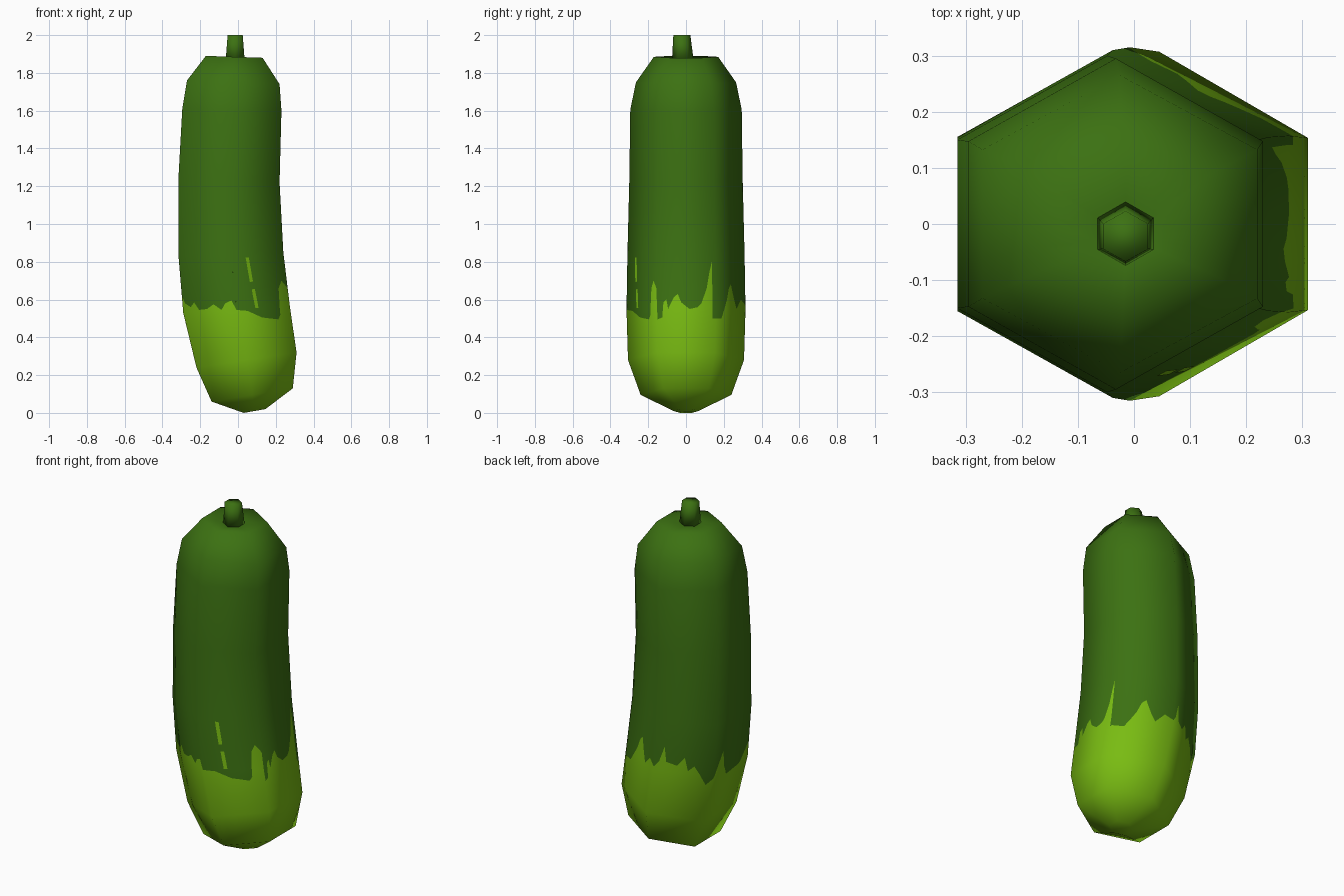
import bpy, bmesh, math
from mathutils import Vector

if "Cube" in bpy.data.objects:
    bpy.data.objects.remove(bpy.data.objects["Cube"])

def material(name, rgb):
    m = bpy.data.materials.new(name)
    m.diffuse_color = (*rgb, 1)
    m.use_nodes = True
    m.node_tree.nodes["Principled BSDF"].inputs["Base Color"].default_value = m.diffuse_color
    return m

DARK = material("dark green skin", (0.045, 0.165, 0.006))
LIGHT = material("light green tip", (0.19, 0.50, 0.006))

# Hexagonal rings, bottom to top: left x, left z, right x, right z, y radius
RINGS = [(0.03, 0.0, 0.145, 0.02, 0.065), (-0.14, 0.06, 0.29, 0.13, 0.24),
         (-0.22, 0.24, 0.31, 0.32, 0.307), (-0.29, 0.53, 0.275, 0.56, 0.315),
         (-0.315, 0.83, 0.24, 0.85, 0.31), (-0.315, 1.25, 0.22, 1.22, 0.30),
         (-0.295, 1.61, 0.23, 1.60, 0.295), (-0.27, 1.76, 0.22, 1.74, 0.265),
         (-0.17, 1.89, 0.13, 1.88, 0.17), (-0.07, 1.875, 0.04, 1.875, 0.06)]

def ring_points(r, y=0.0):
    a, b = Vector((r[0], y, r[1])), Vector((r[2], y, r[3]))
    mid, half = (a + b) / 2, (b - a) / 2 / math.cos(math.pi / 6)
    return [mid + half * math.cos(t) + Vector((0, r[4] * math.sin(t), 0))
            for t in (math.radians(60 * k - 90) for k in range(6))]

def loft(rings):
    bm = bmesh.new()
    vs = [[bm.verts.new(p) for p in r] for r in rings]
    for lo, hi in zip(vs, vs[1:]):
        for k in range(6):
            n = (k + 1) % 6
            bm.faces.new((lo[k], lo[n], hi[n], hi[k]))
    bm.faces.new(vs[0][::-1])
    bm.faces.new(vs[-1])
    bm.normal_update()
    return bm, vs

def add_object(name, bm, mats):
    me = bpy.data.meshes.new(name)
    for f in bm.faces:
        f.smooth = True
    bm.to_mesh(me)
    bm.free()
    for m in mats:
        me.materials.append(m)
    ob = bpy.data.objects.new(name, me)
    bpy.context.collection.objects.link(ob)
    return ob

# Coarse body gives positions and smooth normals to interpolate
coarse, cv = loft([ring_points(r, -0.015 if i == 9 else 0) for i, r in enumerate(RINGS)])
P = [[v.co.copy() for v in r] for r in cv]
N = [[v.normal.copy() for v in r] for r in cv]
coarse.free()

def sample(table, u, v):
    u %= 6
    k, i = int(u), min(int(v), len(RINGS) - 2)
    s, t, n = u - k, v - i, (k + 1) % 6
    return table[i][k].lerp(table[i][n], s).lerp(table[i + 1][k].lerp(table[i + 1][n], s), t)

# Ragged colour line: position around the hexagon -> height
LINE = [(0, .545), (.2, .54), (.45, .505), (.75, .495), (.8, .52), (.83, .66), (.9, .70), (1, .66),
        (1.02, .495), (1.1, .505), (1.12, .585), (1.17, .60), (1.2, .55), (1.29, .61), (1.36, .63),
        (1.42, .585), (1.56, .55), (1.7, .56), (1.76, .58), (1.85, .66), (1.9, .75), (1.94, .80),
        (1.95, .5), (2, .5), (2.2, .5), (2.38, .6), (2.45, .66), (2.52, .68), (2.62, .6), (2.7, .55),
        (2.85, .6), (3, .57), (3.08, .6), (3.15, .69), (3.2, .6), (3.38, .58), (3.5, .63), (3.57, .55),
        (3.67, .58), (3.9, .47), (4, .51), (4.17, .61), (4.24, .65), (4.3, .55), (4.4, .49),
        (4.75, .51), (5, .62), (5.05, .58), (5.15, .56), (5.22, .585), (5.3, .545), (5.45, .55),
        (5.58, .575), (5.72, .545), (5.8, .58), (5.92, .595), (6, .545)]

def clip(poly, height, sign):
    out = []
    for a, b in zip(poly, poly[1:] + poly[:1]):
        fa, fb = (sign * (sample(P, *p).z - height(p[0])) for p in (a, b))
        if fa >= 0:
            out.append(a)
        if fa * fb < 0:
            t = fa / (fa - fb)
            out.append((a[0] + (b[0] - a[0]) * t, a[1] + (b[1] - a[1]) * t))
    return out

# Body: hexagonal loft cut along the colour line
bm = bmesh.new()
cache, normals = {}, []

def vert(p):
    key = (round(p[0] % 6, 4), round(p[1], 4))
    if key not in cache:
        cache[key] = bm.verts.new(sample(P, *p))
        normals.append(sample(N, *p).normalized())
    return cache[key]

def face(poly, mat):
    vs = list(dict.fromkeys(vert(p) for p in poly))
    if len(vs) > 2:
        bm.faces.new(vs).material_index = mat

for (u0, h0), (u1, h1) in zip(LINE, LINE[1:]):
    height = lambda u: h0 + (h1 - h0) * (u - u0) / (u1 - u0)
    u1c = u1 - 1e-7      # stay on this side of the hexagon corner
    for i in range(len(RINGS) - 1):
        cell = [(u0, i), (u1c, i), (u1c, i + 1), (u0, i + 1)]
        face(clip(cell, height, 1), 0)
        face(clip(cell, height, -1), 1)
us = [u for u, _ in LINE[:-1]]
face([(u, 0) for u in reversed(us)], 1)
face([(u, len(RINGS) - 1) for u in us], 0)
body = add_object("vegetable_body", bm, (DARK, LIGHT))
body.data.normals_split_custom_set_from_vertices(normals)

# Two small separate light streaks on the front
bm = bmesh.new()
for ua, ub, za, zb in ((.27, .36, .69, .82), (.32, .41, .55, .65)):
    q = [(ua + .03, za), (ub, za), (ub - .03, zb), (ua, zb)]
    bm.faces.new([bm.verts.new(sample(P, u, 3 + (z - .545) / .295)
                               + sample(N, u, 3.5) * 0.003) for u, z in q])
add_object("light_streaks", bm, (LIGHT,))

# Stem
bm, _ = loft([ring_points((-.065, 1.87, .035, 1.87, .057), -.017),
              ring_points((-.055, 2.0, .025, 2.0, .045), -.022)])
add_object("stem", bm, (DARK,))
